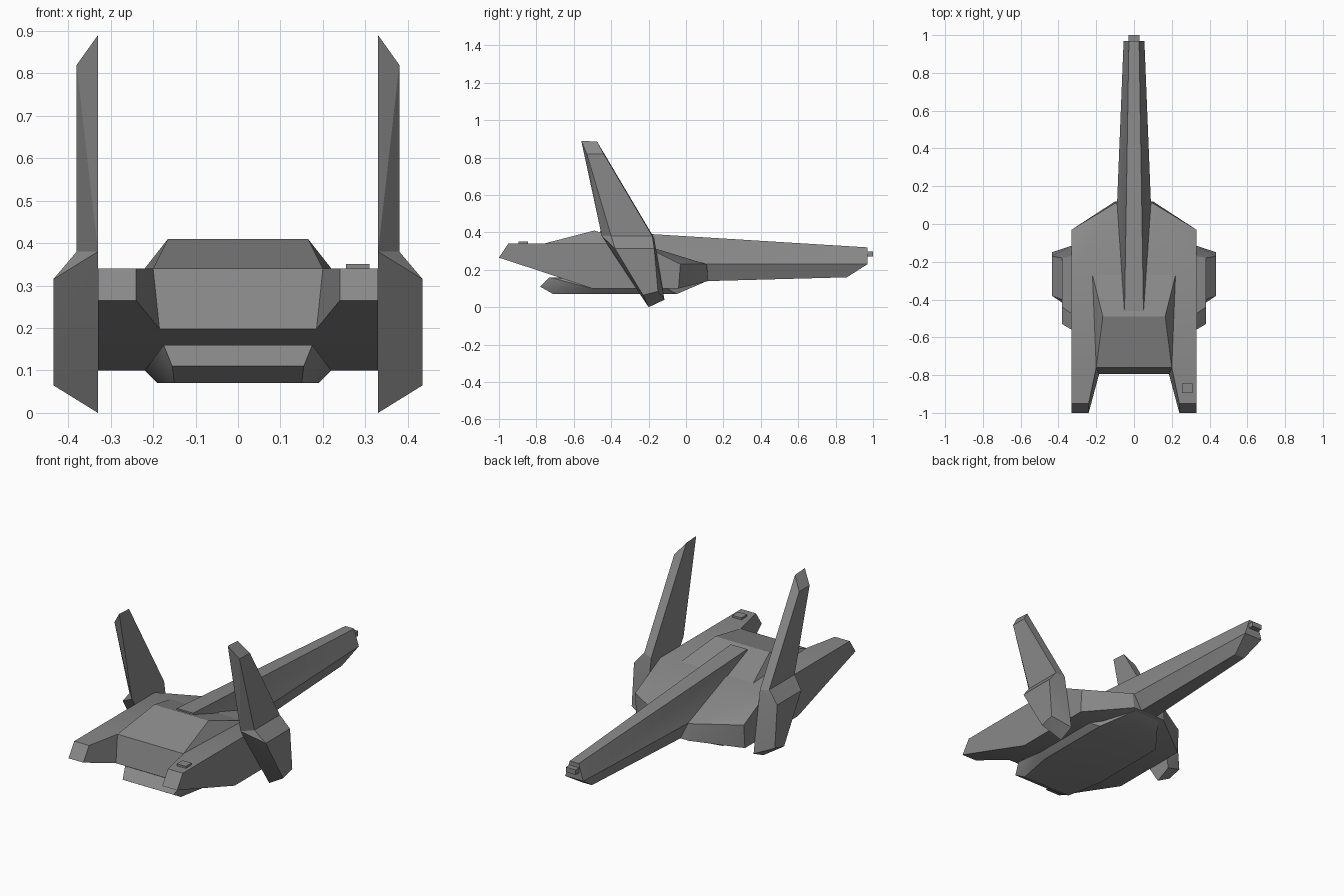
import bpy
import bmesh
import math

if "Cube" in bpy.data.objects:
    bpy.data.objects.remove(bpy.data.objects["Cube"], do_unlink=True)

grey = bpy.data.materials.new("hull_grey")
grey.use_nodes = True
colour = (0.25, 0.25, 0.25, 1)
grey.diffuse_color = colour
grey.node_tree.nodes["Principled BSDF"].inputs["Base Color"].default_value = colour


def both(points):
    """Corner points on both sides of the centre line."""
    return [(s * x, y, z) for x, y, z in points for s in (1, -1)]


def plate_solid(name, points):
    """Faceted solid wrapped tightly around its corner points."""
    bm = bmesh.new()
    for p in points:
        bm.verts.new(p)
    out = bmesh.ops.convex_hull(bm, input=bm.verts)
    spare = {v for v in out["geom_interior"] + out["geom_unused"]
             if isinstance(v, bmesh.types.BMVert)}
    bmesh.ops.delete(bm, geom=list(spare), context="VERTS")
    bmesh.ops.dissolve_limit(bm, angle_limit=math.radians(2),
                             verts=bm.verts, edges=bm.edges)
    bmesh.ops.recalc_face_normals(bm, faces=bm.faces)
    mesh = bpy.data.meshes.new(name)
    bm.to_mesh(mesh)
    bm.free()
    mesh.materials.append(grey)
    obj = bpy.data.objects.new(name, mesh)
    bpy.context.collection.objects.link(obj)
    bpy.ops.object.select_all(action="DESELECT")
    obj.select_set(True)
    bpy.context.view_layer.objects.active = obj
    bpy.ops.object.shade_smooth_by_angle(angle=math.radians(25))
    return obj


def box(name, low, high):
    return plate_solid(name, [(x, y, z) for x in (low[0], high[0])
                              for y in (low[1], high[1])
                              for z in (low[2], high[2])])


# Main body with sloping rear deck
side = 0.33
deck = 0.34
body = [(side, -0.76, deck), (side, -0.795, 0.198), (side, -0.5, 0.1),
        (side, -0.04, 0.1), (0.1, 0.12, 0.14), (0.1, 0.11, 0.23),
        (side, -0.03, 0.23), (side, -0.25, deck)]
plate_solid("body", both(body))

# Raised cabin in the middle of the deck
cabin = [(0.165, -0.49, 0.41), (0.2, -0.76, deck), (0.22, -0.27, deck),
         (0.2, -0.74, 0.25), (0.2, -0.3, 0.25)]
plate_solid("cabin", both(cabin))

# Keel under the body
keel = [(0.175, -0.73, 0.16), (0.155, -0.78, 0.11), (0.15, -0.71, 0.07),
        (0.22, -0.5, 0.1), (0.19, -0.5, 0.07), (0.22, -0.1, 0.1),
        (0.19, -0.05, 0.07), (0.08, 0.1, 0.135)]
plate_solid("keel", both(keel))

# Long tail boom, growing out of the deck
boom = [(0.05, -0.46, 0.408), (0.06, -0.46, 0.3), (0.09, 0.1, 0.23),
        (0.05, 0.12, 0.14), (0.027, 0.97, 0.32), (0.055, 0.97, 0.23),
        (0.03, 0.86, 0.16)]
plate_solid("tail_boom", both(boom))
box("tail_nozzle", (-0.03, 0.95, 0.27), (0.03, 1.0, 0.297))

# Front prongs and side fins
prong = [(x, y, z) for x in (0.24, side) for y, z in ((-1, 0.265), (-0.95, deck))]
prong += [(0.2, -0.76, deck), (side, -0.76, deck),
          (0.185, -0.795, 0.198), (side, -0.795, 0.198)]

inner_upper = [(-0.56, 0.89), (-0.475, 0.885)]
inner_waist = [(-0.45, 0.38), (-0.17, 0.37)]
inner_lower = [(-0.2, 0.0), (-0.115, 0.04)]
outer_upper = [(-0.53, 0.82), (-0.44, 0.82)]
outer_waist = [(-0.4, 0.38), (-0.18, 0.38)]
outer_lower = [(-0.38, 0.315), (-0.17, 0.315), (-0.15, 0.085), (-0.23, 0.065)]


def at(x, profile):
    return [(x, y, z) for y, z in profile]


waist = at(side, inner_waist) + at(0.38, outer_waist)
fin_blade = waist + at(side, inner_upper) + at(0.38, outer_upper)
fin_root = waist + at(side, inner_lower) + at(0.435, outer_lower)

for label, s in (("left", 1), ("right", -1)):
    for part, points in (("prong", prong), ("fin_blade", fin_blade),
                         ("fin_root", fin_root)):
        plate_solid(f"{label}_{part}", [(s * x, y, z) for x, y, z in points])

# Small hatch on one prong
box("prong_hatch", (0.255, -0.895, 0.33), (0.31, -0.845, 0.351))
